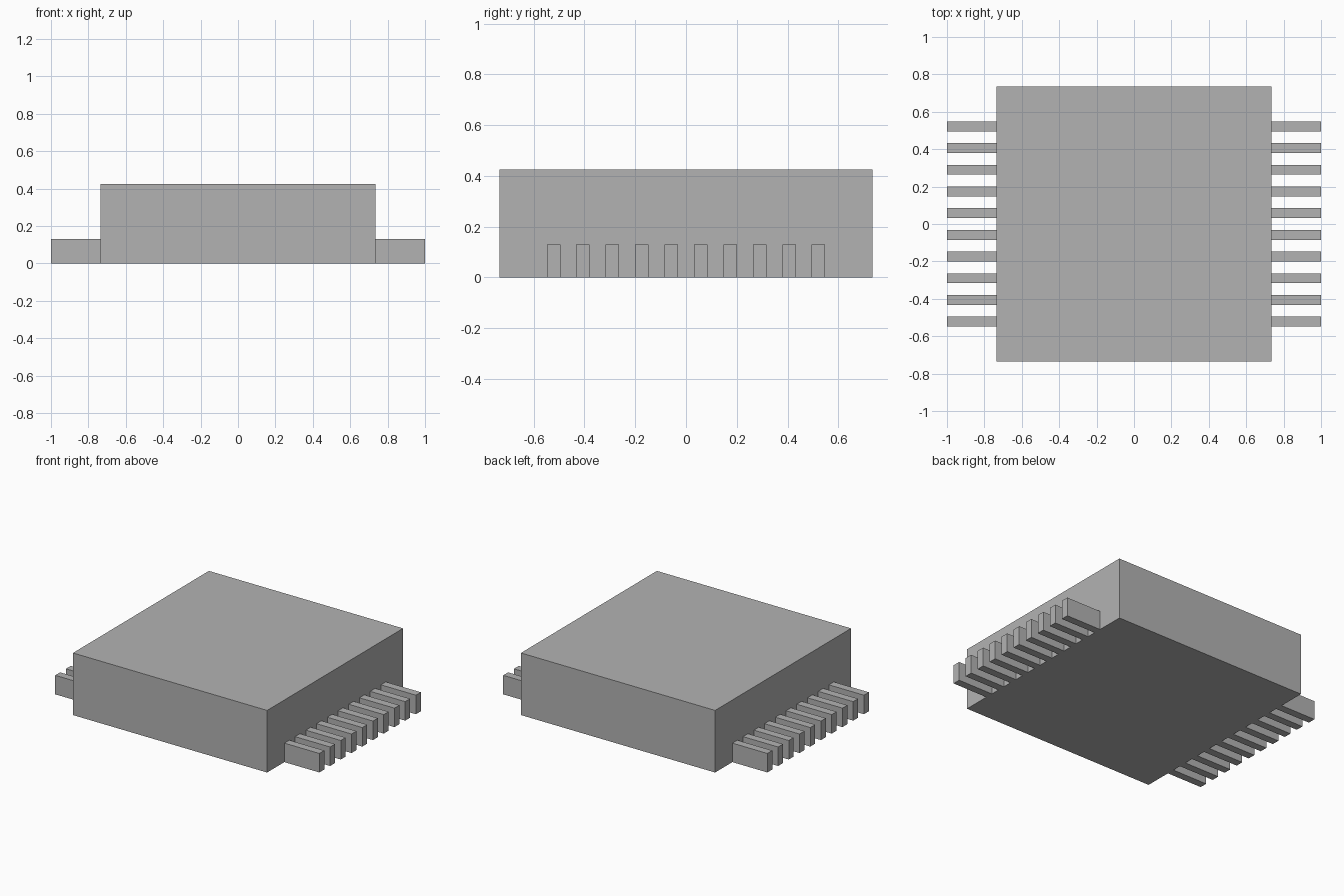
import bpy

if "Cube" in bpy.data.objects:
    bpy.data.objects.remove(bpy.data.objects["Cube"], do_unlink=True)

HALF_BODY = 0.735
BODY_HEIGHT = 0.425
PIN_COUNT = 10
PIN_PITCH = 0.116
PIN_WIDTH = 0.053
PIN_HEIGHT = 0.13

grey = bpy.data.materials.new("plain_grey")
grey.use_nodes = True
colour = (0.45, 0.45, 0.45, 1)
grey.diffuse_color = colour
grey.node_tree.nodes["Principled BSDF"].inputs["Base Color"].default_value = colour


def box(name, x, y, size):
    """Box standing on the ground, centred at x, y."""
    bpy.ops.mesh.primitive_cube_add(size=1, location=(x, y, size[2] / 2))
    obj = bpy.context.object
    obj.name = name
    obj.scale = size
    bpy.ops.object.transform_apply(location=False, rotation=False, scale=True)
    obj.data.materials.append(grey)
    return obj


# Chip body
box("chip_body", 0, 0, (2 * HALF_BODY, 2 * HALF_BODY, BODY_HEIGHT))

# Rows of pins along both sides
pin_length = 1 - HALF_BODY
for side, sign in (("left", 1), ("right", -1)):
    for i in range(PIN_COUNT):
        y = (i - (PIN_COUNT - 1) / 2) * PIN_PITCH
        box(f"{side}_pin_{i + 1}", sign * (HALF_BODY + pin_length / 2), y,
            (pin_length, PIN_WIDTH, PIN_HEIGHT))
